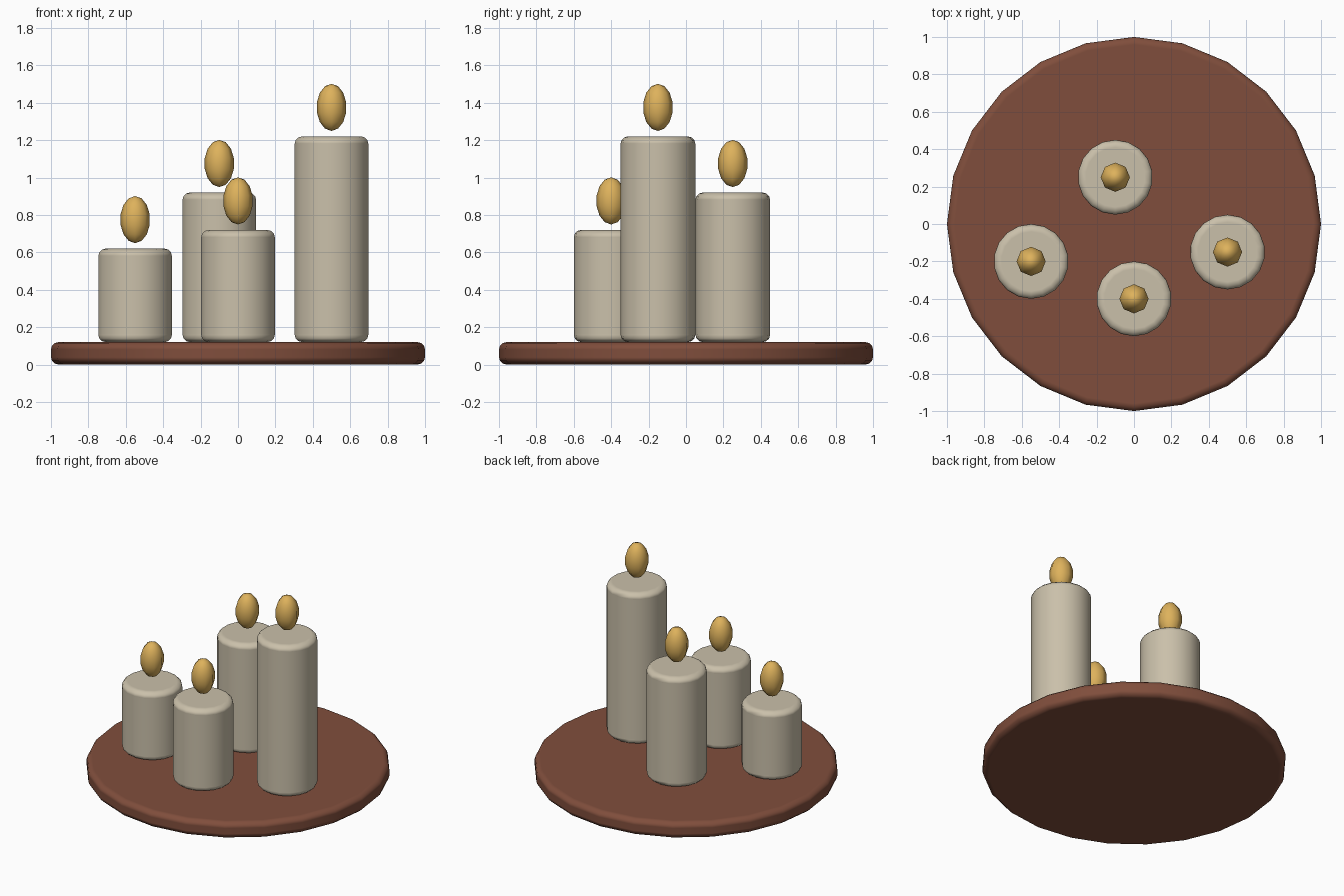
import bpy

if "Cube" in bpy.data.objects:
    bpy.data.objects.remove(bpy.data.objects["Cube"])


def material(name, rgb):
    m = bpy.data.materials.new(name)
    m.diffuse_color = (*rgb, 1.0)
    m.use_nodes = True
    m.node_tree.nodes["Principled BSDF"].inputs["Base Color"].default_value = m.diffuse_color
    return m


wood = material("brown_wood", (0.216, 0.076, 0.045))
wax = material("cream_wax", (0.591, 0.527, 0.402))
fire = material("golden_flame", (0.73, 0.445, 0.107))


def finish(name, mat):
    ob = bpy.context.object
    ob.name = name
    ob.data.materials.append(mat)
    for p in ob.data.polygons:
        p.use_smooth = True
    return ob


def rounded_disc(name, mat, sides, radius, x, y, bottom, height, bevel):
    # upright cylinder with softened rims
    bpy.ops.mesh.primitive_cylinder_add(
        vertices=sides, radius=radius, depth=height,
        location=(x, y, bottom + height / 2))
    ob = finish(name, mat)
    mod = ob.modifiers.new("rounded_rims", 'BEVEL')
    mod.width = bevel
    mod.segments = 3
    mod.limit_method = 'ANGLE'
    mod.angle_limit = 0.8
    mod.harden_normals = True
    return ob


# round tray
PLATE = 0.12
rounded_disc("tray", wood, 24, 1.0, 0, 0, 0, PLATE, 0.04)

# candles: x, y, height, each with a floating flame
candles = [(-0.55, -0.20, 0.5), (0.0, -0.40, 0.6),
           (-0.10, 0.25, 0.8), (0.50, -0.15, 1.1)]
for i, (x, y, h) in enumerate(candles, 1):
    rounded_disc(f"candle_{i}", wax, 18, 0.2, x, y, PLATE, h, 0.04)
    bpy.ops.mesh.primitive_uv_sphere_add(
        segments=8, ring_count=7, radius=1.0,
        location=(x, y, PLATE + h + 0.155))
    bpy.context.object.scale = (0.08, 0.08, 0.126)
    finish(f"flame_{i}", fire)
